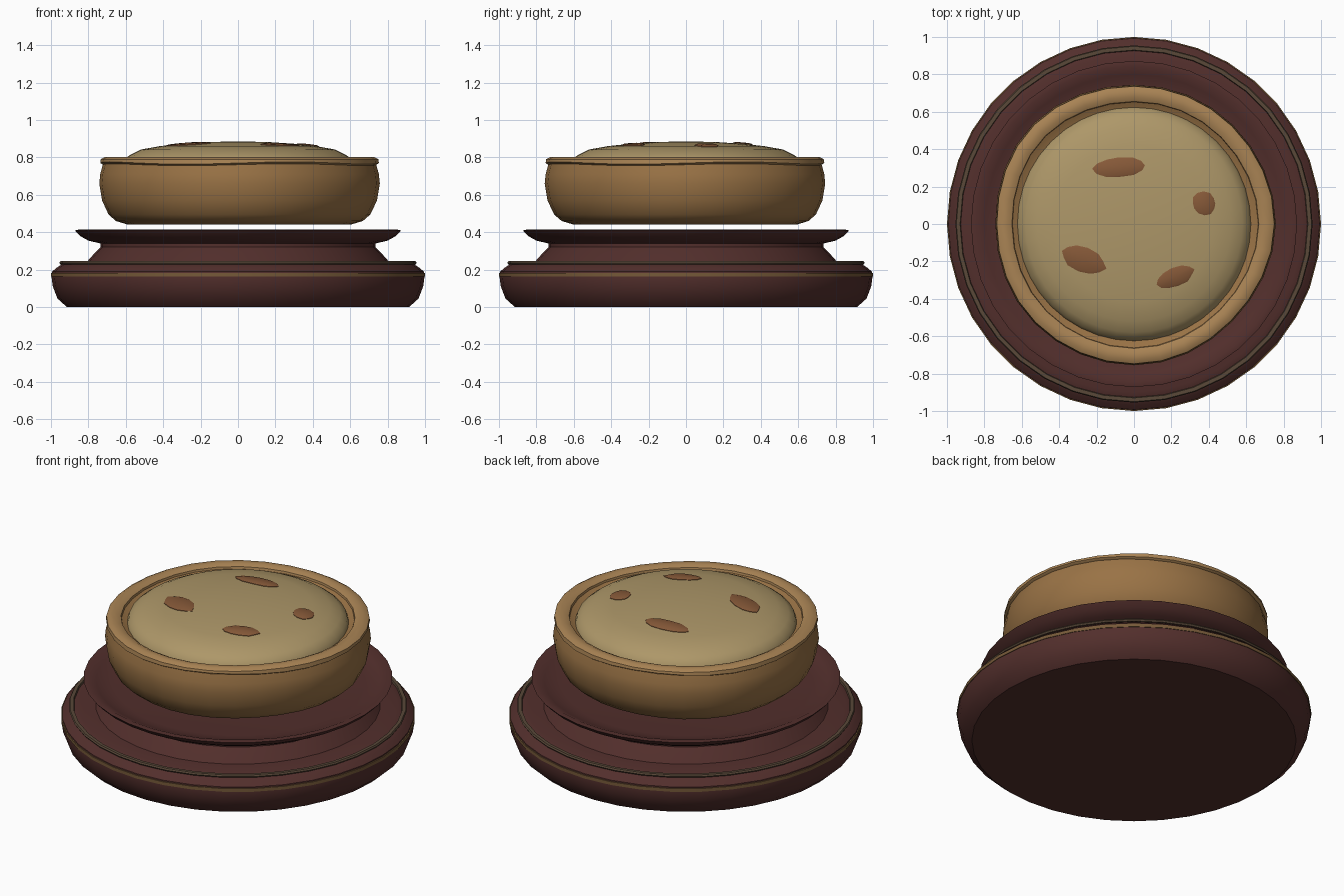
import bpy, bmesh, math, random
from mathutils import Vector, Matrix

if "Cube" in bpy.data.objects:
    bpy.data.objects.remove(bpy.data.objects["Cube"])

random.seed(4)


def material(name, rgb):
    m = bpy.data.materials.new(name)
    m.diffuse_color = (*rgb, 1)
    m.use_nodes = True
    m.node_tree.nodes["Principled BSDF"].inputs["Base Color"].default_value = m.diffuse_color
    return m


MAROON = material("dark_wood", (0.085, 0.028, 0.025))
GOLD = material("gold_trim", (0.18, 0.10, 0.04))
DULL = material("dull_trim", (0.10, 0.065, 0.04))
CRUST = material("crust", (0.32, 0.17, 0.06))
RIM = material("rim", (0.40, 0.23, 0.09))
FILL = material("filling", (0.42, 0.31, 0.14))
CHIP = material("chip", (0.24, 0.10, 0.04))


def finish(name, bm, mat, angle):
    bmesh.ops.recalc_face_normals(bm, faces=bm.faces)
    me = bpy.data.meshes.new(name)
    bm.to_mesh(me)
    bm.free()
    me.materials.append(mat)
    ob = bpy.data.objects.new(name, me)
    bpy.context.collection.objects.link(ob)
    bpy.ops.object.select_all(action='DESELECT')
    ob.select_set(True)
    bpy.context.view_layer.objects.active = ob
    bpy.ops.object.shade_smooth_by_angle(angle=math.radians(angle))
    return ob


def lathe(name, profile, mat, n=32, closed=False, wobble=0.0, angle=40):
    """Revolve (r, z) points; r = 0 becomes a pole, wobble makes it hand-formed."""
    bm = bmesh.new()
    rings = []
    for r, z in profile:
        if r == 0:
            rings.append([bm.verts.new((0, 0, z))] * n)
            continue
        ring = []
        for i in range(n):
            a = 2 * math.pi * i / n
            k = 1 + wobble * (math.sin(3 * a + 0.9) + 0.5 * math.sin(5 * a + 2))
            ring.append(bm.verts.new((r * k * math.cos(a), r * k * math.sin(a), z)))
        rings.append(ring)
    pairs = list(zip(rings, rings[1:]))
    if closed:
        pairs.append((rings[-1], rings[0]))
    for lo, hi in pairs:
        for i in range(n):
            j = (i + 1) % n
            quad = list(dict.fromkeys((lo[i], lo[j], hi[j], hi[i])))
            bm.faces.new(quad)
    return finish(name, bm, mat, angle)


# Stepped wooden stand with a flared tray lip
lathe("stand", [(0, 0), (0.915, 0), (0.965, 0.045), (0.99, 0.11), (0.997, 0.16),
                (0.993, 0.19), (0.97, 0.21), (0.94, 0.23), (0.90, 0.24), (0.805, 0.245),
                (0.765, 0.29), (0.735, 0.32), (0.735, 0.34), (0.80, 0.355),
                (0.845, 0.38), (0.872, 0.41), (0.845, 0.415), (0.80, 0.395),
                (0.745, 0.38), (0.70, 0.375), (0, 0.375)], MAROON, n=36)

# Trim bands
lathe("lower_trim", [(0.975, 0.163), (1.0, 0.163), (1.0, 0.183), (0.975, 0.183)],
      GOLD, n=36, closed=True)
lathe("upper_trim", [(0.925, 0.228), (0.95, 0.228), (0.955, 0.236), (0.95, 0.245), (0.93, 0.245)],
      DULL, n=36, closed=True)

# Pastry bowl
lathe("crust", [(0, 0.44), (0.60, 0.442), (0.66, 0.46), (0.70, 0.495), (0.735, 0.57),
                (0.75, 0.66), (0.745, 0.71), (0.73, 0.765), (0.69, 0.785),
                (0.65, 0.775), (0.625, 0.755), (0, 0.755)], CRUST, wobble=0.009)

# Rolled rim with an uneven lower edge
rim = lathe("rim", [(0.725, 0.757), (0.745, 0.77), (0.742, 0.79), (0.72, 0.802),
                    (0.685, 0.802), (0.66, 0.79), (0.655, 0.765), (0.69, 0.755)],
            RIM, closed=True, wobble=0.009)
for v in rim.data.vertices:
    if v.co.z < 0.775:
        v.co.z += 0.006 * math.sin(4 * math.atan2(v.co.y, v.co.x))

# Domed filling
DOME = [(0, 0.885), (0.15, 0.883), (0.30, 0.873), (0.42, 0.860), (0.52, 0.842),
        (0.58, 0.812), (0.615, 0.785), (0.625, 0.755), (0, 0.755)]
lathe("filling", DOME, FILL, n=40)


def dome_z(r):
    for (r0, z0), (r1, z1) in zip(DOME, DOME[1:]):
        if r0 <= r <= r1:
            return z0 + (z1 - z0) * (r - r0) / (r1 - r0)


# Irregular chips lying on the dome: x, y, length, width, turn
for i, (cx, cy, ln, wd, turn) in enumerate([(-0.075, 0.305, 0.28, 0.11, 4),
                                            (0.375, 0.11, 0.13, 0.12, -30),
                                            (-0.27, -0.19, 0.25, 0.13, -22),
                                            (0.22, -0.285, 0.21, 0.10, 22)]):
    bm = bmesh.new()
    t = math.radians(turn)
    rot = Matrix.Rotation(t, 3, 'Z')
    loops = [[], [], []]
    for s in range(12):
        a = 2 * math.pi * s / 12
        k = random.uniform(0.92, 1.08)
        for loop, scale, dz in zip(loops, (1, 1, 0.85), (-0.02, 0.003, 0.007)):
            p = rot @ Vector((ln / 2 * k * scale * math.cos(a), wd / 2 * k * scale * math.sin(a), 0))
            x, y = cx + p.x, cy + p.y
            loop.append(bm.verts.new((x, y, dome_z(math.hypot(x, y)) + dz)))
    for lo, hi in zip(loops, loops[1:]):
        for s in range(12):
            j = (s + 1) % 12
            bm.faces.new((lo[s], lo[j], hi[j], hi[s]))
    for loop in (loops[0], loops[2]):
        c = bm.verts.new((cx, cy, dome_z(math.hypot(cx, cy)) + (0.009 if loop is loops[2] else -0.02)))
        for s in range(12):
            bm.faces.new((loop[s], loop[(s + 1) % 12], c))
    finish(f"chip_{i + 1}", bm, CHIP, 40)
